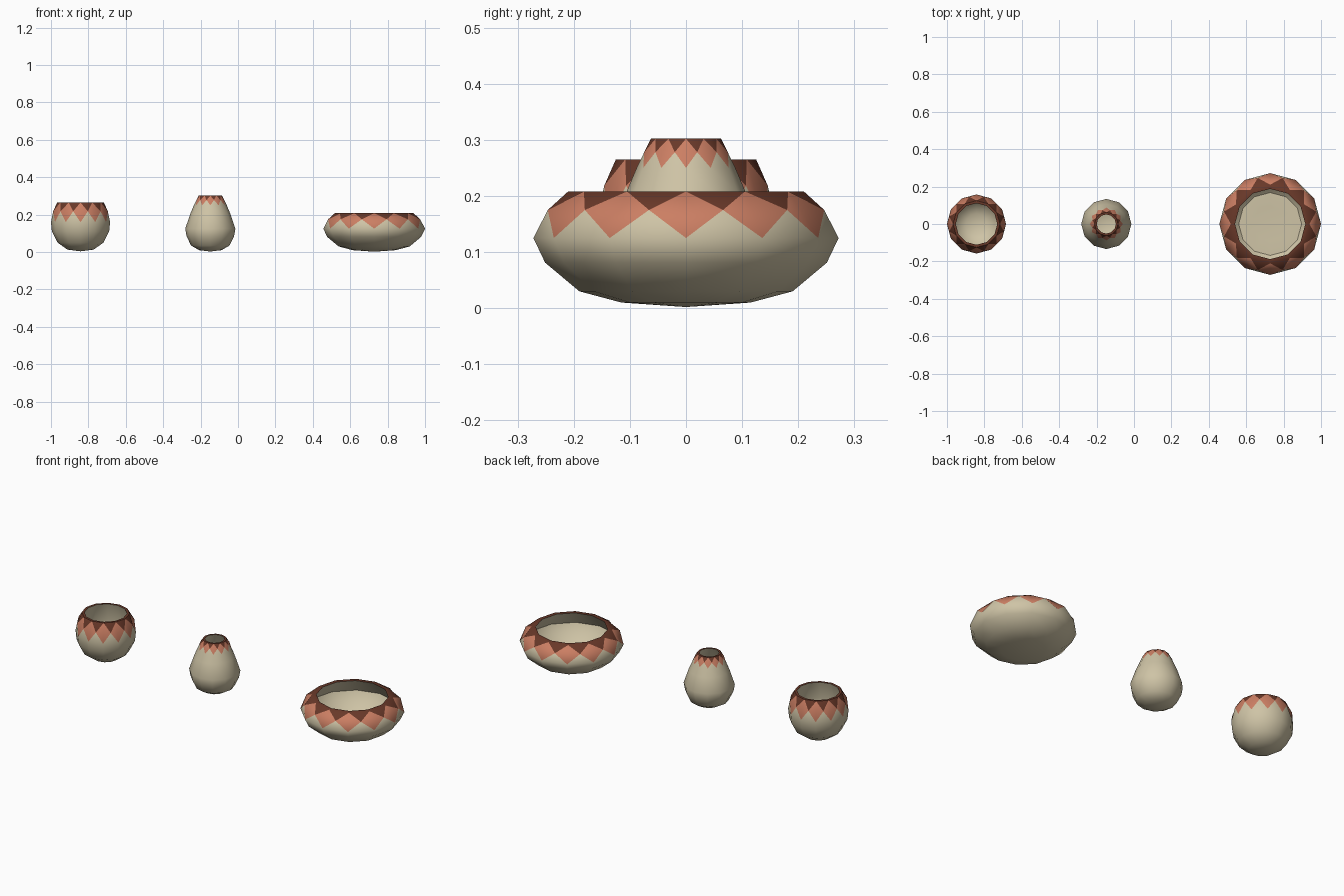
import bpy, bmesh, math

if "Cube" in bpy.data.objects:
    bpy.data.objects.remove(bpy.data.objects["Cube"])

N = 12  # sides of every pot


def material(name, rgb):
    m = bpy.data.materials.new(name)
    m.diffuse_color = (*rgb, 1)
    m.use_nodes = True
    m.node_tree.nodes["Principled BSDF"].inputs["Base Color"].default_value = m.diffuse_color
    return m


MATS = [material("clay", (0.62, 0.55, 0.38)),
        material("terracotta", (0.60, 0.21, 0.125)),
        material("dark_brown", (0.14, 0.04, 0.022))]


def pot(name, x, rim, mid, body, base_z, wall):
    """rim, mid, body are (radius, height) rings from the top down."""
    bm = bmesh.new()

    def ring(r, z, turn=0.0):
        return [bm.verts.new((r * math.cos(2 * math.pi * (i + turn) / N),
                              r * math.sin(2 * math.pi * (i + turn) / N), z))
                for i in range(N)]

    def face(verts, mat, smooth=True):
        f = bm.faces.new(verts)
        f.material_index = mat
        f.smooth = smooth

    def bridge(a, b, mat):
        for i in range(N):
            j = (i + 1) % N
            face((a[i], b[i], b[j], a[j]), mat)

    def close(a, z):
        c = bm.verts.new((0, 0, z))
        for i in range(N):
            face((a[i], c, a[(i + 1) % N]), 0)

    # zigzag collar: dark triangles, terracotta diamonds, clay triangles
    top = ring(*rim)
    middle = ring(*mid, 0.5)
    outer = [ring(*p) for p in body]
    for i in range(N):
        j = (i + 1) % N
        face((top[i], middle[i], top[j]), 2)
        face((top[i], middle[i - 1], outer[0][i]), 1)
        face((top[i], outer[0][i], middle[i]), 1)
        face((middle[i], outer[0][i], outer[0][j]), 0)

    # outer body
    for a, b in zip(outer, outer[1:]):
        bridge(a, b, 0)
    close(outer[-1], base_z)

    # flat lip and inner wall
    lip = ring(rim[0] - wall, rim[1])
    bridge(lip, top, 2)
    prev = lip
    for r, z in body:
        inner = ring(r - wall, max(z, base_z + wall * 1.3))
        bridge(inner, prev, 0)
        prev = inner
    close(prev, base_z + wall)

    bmesh.ops.recalc_face_normals(bm, faces=bm.faces)
    me = bpy.data.meshes.new(name)
    bm.to_mesh(me)
    bm.free()
    for m in MATS:
        me.materials.append(m)
    ob = bpy.data.objects.new(name, me)
    ob.location.x = x
    bpy.context.collection.objects.link(ob)
    bpy.ops.object.select_all(action='DESELECT')
    ob.select_set(True)
    bpy.context.view_layer.objects.active = ob
    bpy.ops.object.shade_smooth_by_angle(angle=math.radians(40))


pot("round_pot", -0.842, (0.125, 0.265), (0.151, 0.218),
    [(0.158, 0.160), (0.153, 0.11), (0.122, 0.05), (0.07, 0.013)], 0.004, 0.014)
pot("tall_vase", -0.148, (0.0625, 0.302), (0.077, 0.278),
    [(0.088, 0.25), (0.107, 0.205), (0.134, 0.125), (0.127, 0.085),
     (0.103, 0.035), (0.06, 0.01)], 0.003, 0.011)
pot("wide_bowl", 0.728, (0.21, 0.208), (0.255, 0.175),
    [(0.272, 0.125), (0.251, 0.081), (0.19, 0.03), (0.115, 0.01)], 0.002, 0.022)
